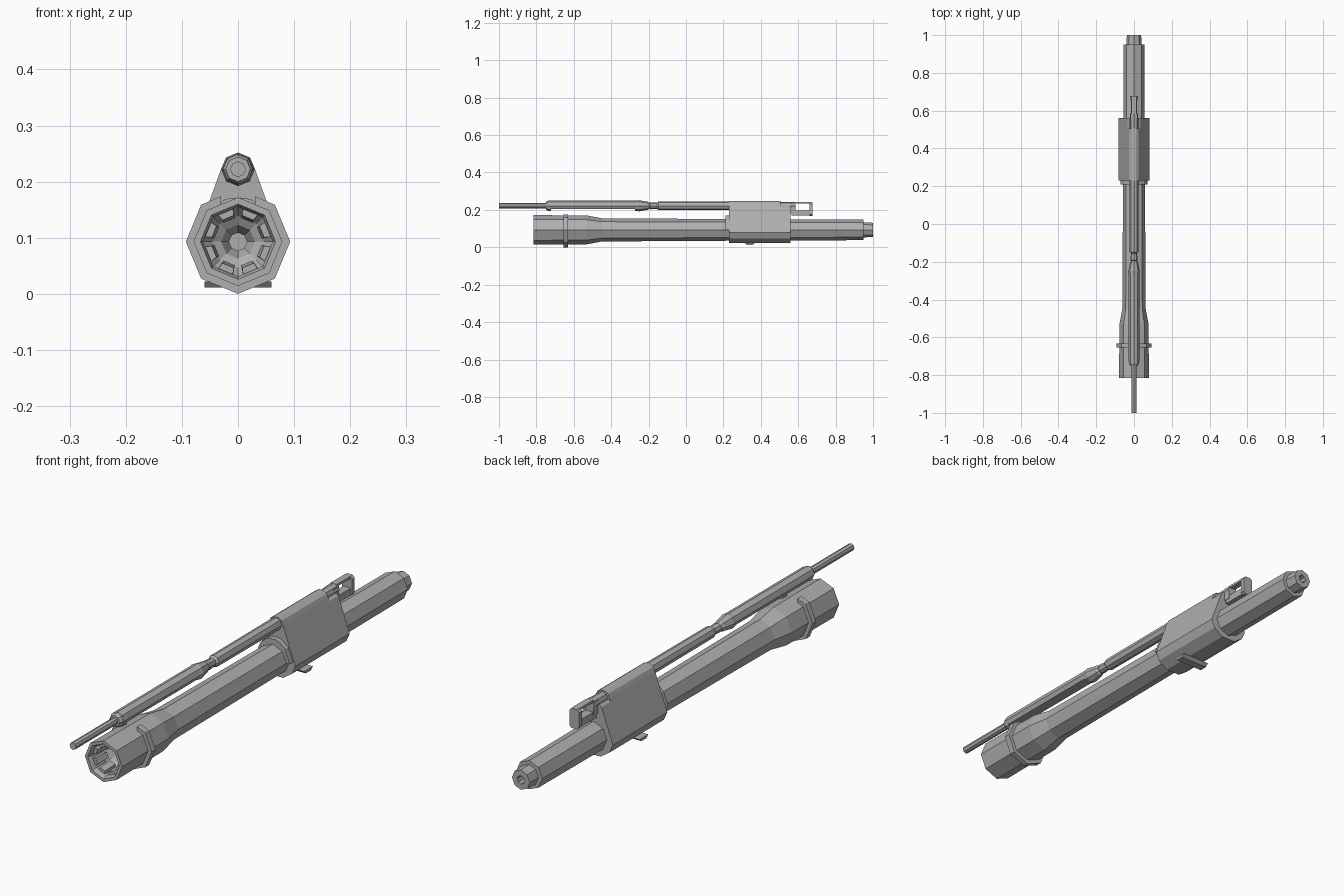
import bpy, bmesh, math

if "Cube" in bpy.data.objects:
    bpy.data.objects.remove(bpy.data.objects["Cube"])

AXIS_Z = 0.093   # main tube axis
ROD_Z = 0.222    # upper rod axis

steel = bpy.data.materials.new("grey steel")
steel.diffuse_color = (0.43, 0.43, 0.43, 1)
steel.use_nodes = True
steel.node_tree.nodes["Principled BSDF"].inputs["Base Color"].default_value = steel.diffuse_color


def finish(name, bm):
    bmesh.ops.recalc_face_normals(bm, faces=bm.faces)
    me = bpy.data.meshes.new(name)
    bm.to_mesh(me)
    bm.free()
    me.materials.append(steel)
    ob = bpy.data.objects.new(name, me)
    bpy.context.collection.objects.link(ob)
    return ob


def lathe(name, profile, z, closed=False, n=8, floor=None):
    """Octagonal rings along y; floor flattens the underside."""
    bm = bmesh.new()
    rings = []
    for y, r in profile:
        ring = []
        for k in range(n):
            a = 2 * math.pi * k / n
            h = z + r * math.sin(a)
            if floor is not None:
                h = max(h, floor)
            ring.append(bm.verts.new((r * math.cos(a), y, h)))
        rings.append(ring)
    pairs = list(zip(rings, rings[1:]))
    if closed:
        pairs.append((rings[-1], rings[0]))
    for a, b in pairs:
        for k in range(n):
            j = (k + 1) % n
            bm.faces.new((a[k], a[j], b[j], b[k]))
    if not closed:
        bm.faces.new(rings[0])
        bm.faces.new(rings[-1])
    return finish(name, bm)


def prism(name, pts, lo, hi, axis="y"):
    """Extrude an outline: (x, z) along y, or (y, z) along x."""
    bm = bmesh.new()
    ends = []
    for t in (lo, hi):
        ends.append([bm.verts.new((p, t, q) if axis == "y" else (t, p, q))
                     for p, q in pts])
    bm.faces.new(ends[0])
    bm.faces.new(ends[1])
    n = len(pts)
    for k in range(n):
        j = (k + 1) % n
        bm.faces.new((ends[0][k], ends[0][j], ends[1][j], ends[1][k]))
    return finish(name, bm)


def mirrored(half):
    return half + [(-x, z) for x, z in reversed(half) if x > 0]


def box(name, x, y0, y1, z0, z1):
    return prism(name, [(-x, z0), (x, z0), (x, z1), (-x, z1)], y0, y1)


# Main tube: outside, end step, then back through the bore
lathe("main_tube", [
    (-0.815, 0.079), (-0.53, 0.077), (-0.45, 0.062), (0.22, 0.058),
    (0.95, 0.055), (0.95, 0.040), (1.0, 0.038), (1.0, 0.016),
    (-0.68, 0.016), (-0.71, 0.030), (-0.72, 0.046), (-0.74, 0.062),
    (-0.80, 0.062), (-0.815, 0.067)], AXIS_Z, closed=True)

# Wedge teeth inside the front opening
bm = bmesh.new()
for k in range(8):
    a = math.radians(22.5 + 45 * k)
    ux, uz = math.cos(a), math.sin(a)
    ends = []
    for y, inner in ((-0.795, 0.046), (-0.735, 0.041)):
        ends.append([bm.verts.new((ux * r - uz * w, y, AXIS_Z + uz * r + ux * w))
                     for r, w in ((inner, -0.011), (inner, 0.011),
                                  (0.061, 0.015), (0.061, -0.015))])
    bm.faces.new(ends[0])
    bm.faces.new(ends[1])
    for i in range(4):
        j = (i + 1) % 4
        bm.faces.new((ends[0][i], ends[0][j], ends[1][j], ends[1][i]))
finish("locking_teeth", bm)

# Flange with a notch at the top
d = 0.093 * math.sqrt(0.5)
flange = [(0, 0), (d, AXIS_Z - d), (0.093, AXIS_Z), (d, AXIS_Z + d),
          (0.03, 0.174), (0.03, 0.157)]
prism("notched_flange", mirrored(flange), -0.655, -0.632)

# Clamp block joining tube and rod
lower = [(0.03, 0.022), (0.068, 0.048), (0.082, 0.08)]
prism("clamp_block", mirrored(
    lower + [(0.030, 0.223), (0.023, 0.239), (0.011, 0.247)]), 0.23, 0.505)
prism("clamp_rear", mirrored(
    lower + [(0.034, 0.212), (0.024, 0.220)]), 0.505, 0.56)

# Raised half collar ahead of the block
prism("half_collar", mirrored(
    [(0.072, AXIS_Z), (0.052, 0.146), (0.024, 0.168), (0.012, 0.171)]),
    0.21, 0.232)

# Cross bar under the block with its boss
prism("cross_bar", [(0.285, 0.042), (0.30, 0.026), (0.32, 0.022), (0.325, 0.011),
                    (0.355, 0.011), (0.365, 0.022), (0.385, 0.028), (0.39, 0.042)],
      -0.03, 0.03, "x")
prism("cross_pin", [(0.315, 0.022), (0.325, 0.011), (0.355, 0.011),
                    (0.368, 0.022)], -0.06, 0.06, "x")

# Slotted plug at the rear of the block
lathe("plug_neck", [(0.50, 0.021), (0.585, 0.021)], ROD_Z)
box("plug_top_rail", 0.013, 0.58, 0.665, 0.233, 0.242)
box("plug_lower_rail", 0.016, 0.565, 0.665, 0.170, 0.198)
box("plug_front_web", 0.018, 0.555, 0.585, 0.185, 0.236)
prism("plug_end_plate", mirrored(
    [(0.012, 0.166), (0.021, 0.174), (0.021, 0.232), (0.012, 0.242)]),
    0.66, 0.677)

# Upper rod: thin tip, sleeve with flat underside, neck and rear tube
lathe("rod_tip", [(-1.0, 0.014), (-0.74, 0.014)], ROD_Z)
lathe("sleeve_front_ring", [(-0.748, 0.022), (-0.738, 0.027), (-0.722, 0.027)], ROD_Z)
lathe("rod_sleeve", [(-0.73, 0.028), (-0.25, 0.028), (-0.21, 0.022)],
      ROD_Z, floor=0.206)
lathe("sleeve_rear_ring", [(-0.272, 0.027), (-0.25, 0.030), (-0.21, 0.022)], ROD_Z)
lathe("rear_rod", [
    (-0.22, 0.022), (-0.205, 0.022), (-0.195, 0.015), (-0.19, 0.019), (-0.155, 0.016),
    (-0.148, 0.023), (0.24, 0.024)], ROD_Z)
